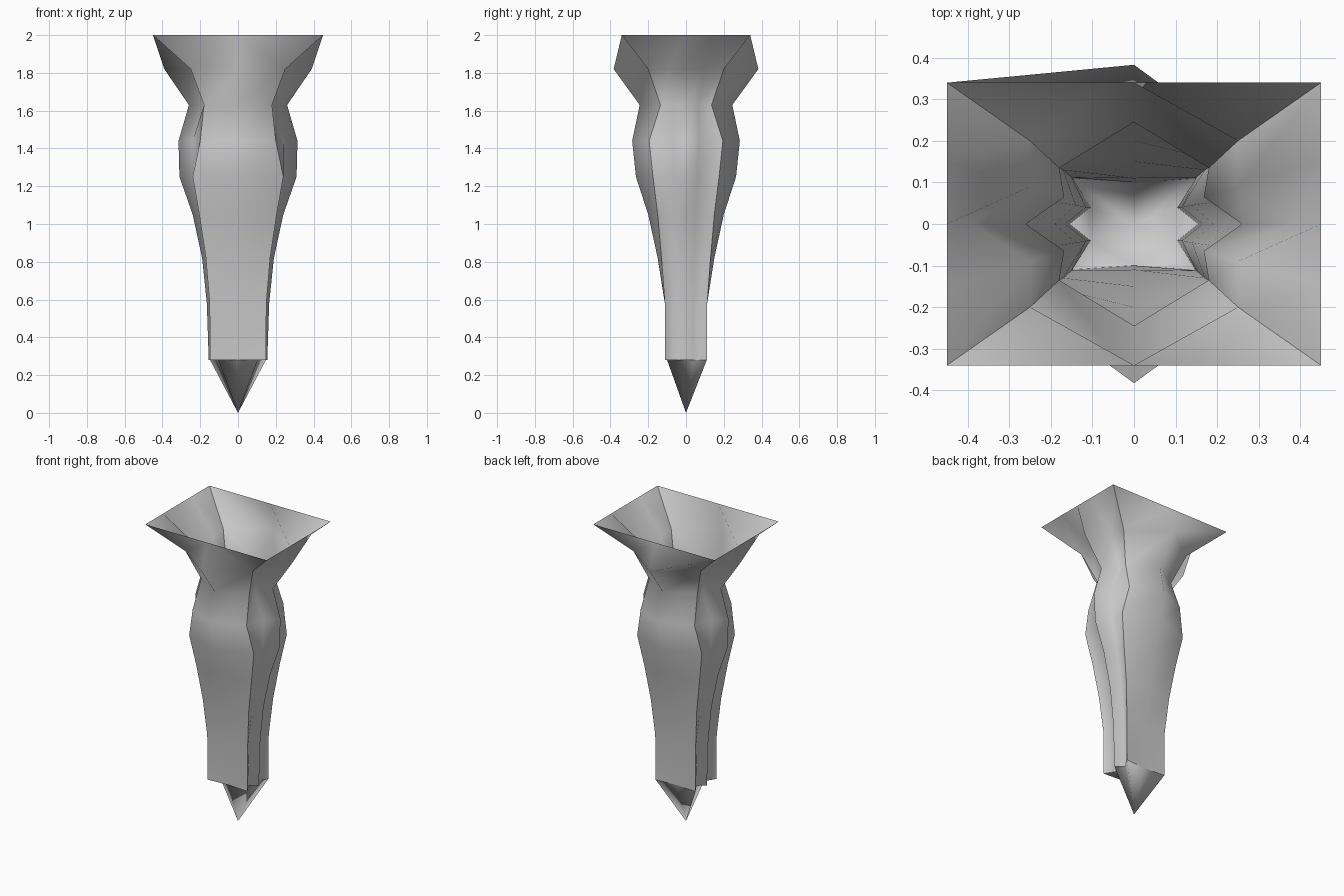
import bpy, bmesh

if "Cube" in bpy.data.objects:
    bpy.data.objects.remove(bpy.data.objects["Cube"])

# Each level: z, front ridge y, corner x, corner y, notch x, notch y, side ridge x
LEVELS = [
    (2.00, .34, .45, .34, .45, .15, .45),
    (1.82, .383, .25, .20, .25, .09, .39),
    (1.63, .245, .18, .135, .168, .065, .26),
    (1.44, .285, .20, .195, .24, .07, .315),
    (1.25, .265, .24, .175, .225, .06, .31),
    (1.05, .20, .205, .15, .175, .05, .24),
    (0.82, .15, .17, .13, .14, .045, .19),
    (0.58, .11, .15, .112, .115, .04, .165),
    (0.28, .10, .148, .11, .105, .04, .155),
]


def section(level):
    """Twelve-point ring, anticlockwise from the front ridge."""
    z, my, cx, cy, nx, ny, sx = level
    return [(x, y, z) for x, y in (
        (0, -my), (cx, -cy), (nx, -ny), (sx, 0), (nx, ny), (cx, cy),
        (0, my), (-cx, cy), (-nx, ny), (-sx, 0), (-nx, -ny), (-cx, -cy))]


bm = bmesh.new()
rings = [[bm.verts.new(p) for p in section(l)] for l in LEVELS]

# Open-topped ridged body
for k, (up, low) in enumerate(zip(rings, rings[1:])):
    for i in range(12):
        j = (i + 1) % 12
        a, b, c, d = low[i], low[j], up[j], up[i]
        if k == 0 and i in (0, 5, 6, 11):
            # flared rim panels: split from the rim middle, one split the other way
            if i in (0, 6) and i != 6 or i == 6:
                rim_mid = i == 0
                tris = ((a, b, d), (b, c, d)) if rim_mid else ((a, b, c), (a, c, d))
            else:
                tris = ((a, b, c), (a, c, d))
            for t in tris:
                bm.faces.new(t)
        else:
            bm.faces.new((a, b, c, d))

# Pointed tip hung from the lowest ring
base = rings[-1]
apex = bm.verts.new((0, 0, 0))
outline = [0, 2, 4, 5, 6, 7, 8, 10]
for n, i in enumerate(outline):
    bm.faces.new((base[outline[(n + 1) % len(outline)]], base[i], apex))
# Small flat undersides at the front corners and side ridges
for i in (1, 3, 9, 11):
    bm.faces.new((base[(i + 1) % 12], base[i], base[i - 1]))

bmesh.ops.recalc_face_normals(bm, faces=bm.faces)
if sum(f.normal.dot(f.calc_center_median() - f.calc_center_median().project((*(0, 0), 1)))
       for f in bm.faces) < 0:
    bmesh.ops.reverse_faces(bm, faces=bm.faces)

# Smooth ridges, hard edges down the four corners and around the base
for f in bm.faces:
    f.smooth = True
for r, s in zip(rings, rings[1:]):
    for i in (1, 5, 7, 11):
        bm.edges.get((r[i], s[i])).smooth = False
for i in range(12):
    bm.edges.get((base[i], base[(i + 1) % 12])).smooth = False

mesh = bpy.data.meshes.new("pointed_leg")
bm.to_mesh(mesh)
bm.free()
obj = bpy.data.objects.new("pointed_leg", mesh)
bpy.context.collection.objects.link(obj)
